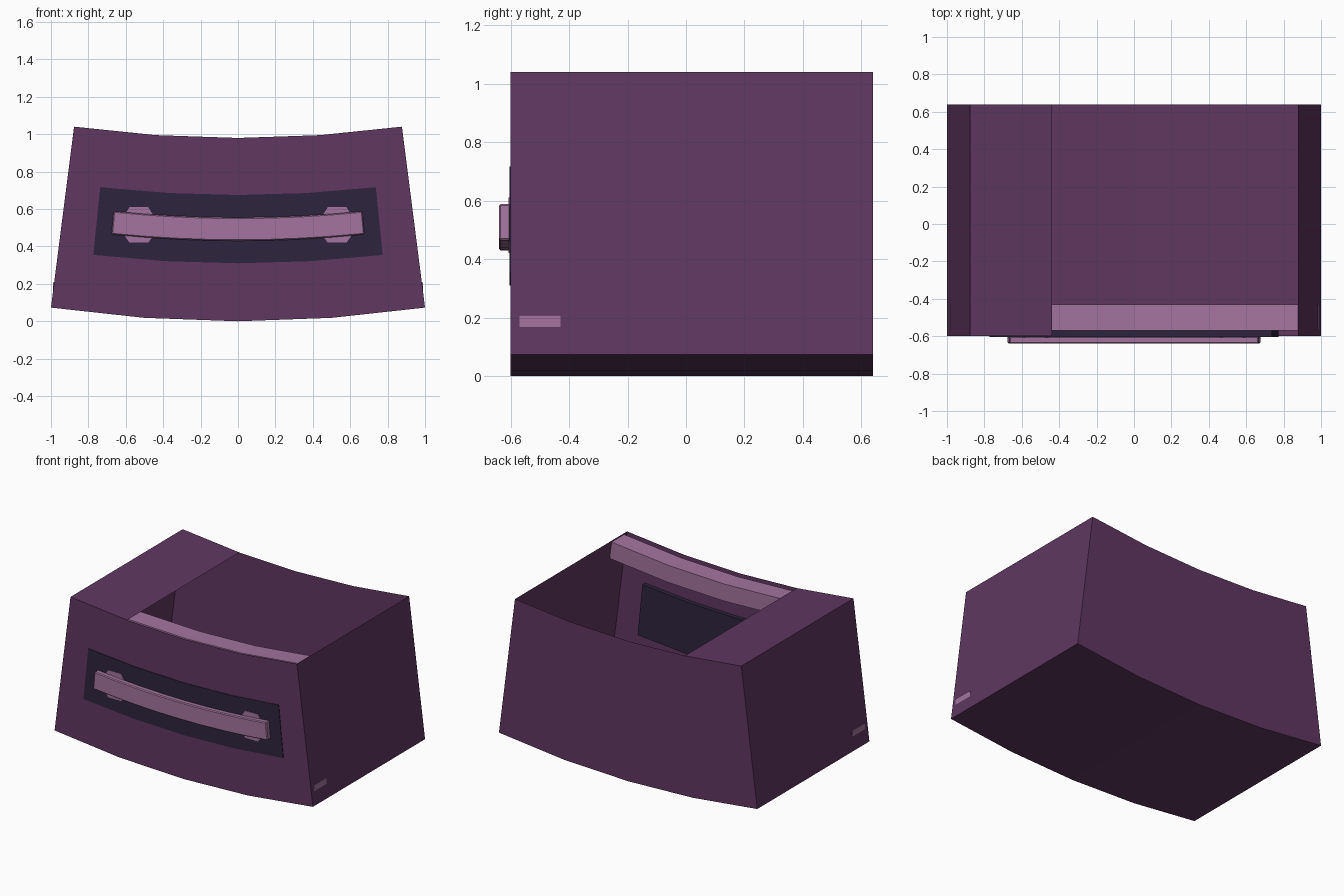
import bpy, bmesh

cube = bpy.data.objects.get("Cube")
if cube:
    bpy.data.objects.remove(cube, do_unlink=True)


def material(name, rgb):
    m = bpy.data.materials.new(name)
    m.use_nodes = True
    m.diffuse_color = (*rgb, 1)
    m.node_tree.nodes["Principled BSDF"].inputs["Base Color"].default_value = (*rgb, 1)
    return m


PLUM = material("plum", (0.115, 0.038, 0.118))
DARK = material("dark_indigo", (0.027, 0.017, 0.046))
MAUVE = material("mauve", (0.37, 0.175, 0.345))
FRONT, BACK = -0.6, 0.64


def warp(u, y, h):
    """Sagging, upward-tapering box: u runs -1..1 across, h is height at the centre."""
    return (u * (1 - 0.126 * h), y, h + (0.073 - 0.013 * h) * u * u)


def finish(bm, name, mat):
    bmesh.ops.recalc_face_normals(bm, faces=bm.faces)
    mesh = bpy.data.meshes.new(name)
    bm.to_mesh(mesh)
    bm.free()
    mesh.materials.append(mat)
    ob = bpy.data.objects.new(name, mesh)
    bpy.context.collection.objects.link(ob)
    return ob


def arc_block(name, mat, half, h0, h1, y0, y1, segments=4, end=None, open_top=()):
    """Curved bar made of rings; open_top lists segments without an upper face."""
    bm = bmesh.new()
    rings = []
    for i in range(segments + 1):
        u = half * (2 * i / segments - 1)
        ring = [bm.verts.new(warp(u, y, h))
                for y, h in ((y0, h0), (y1, h0), (y1, h1), (y0, h1))]
        if end and i in (0, segments):
            for v in ring:
                v.co.x = end if i else -end
        rings.append(ring)
    for i, (a, b) in enumerate(zip(rings, rings[1:])):
        for k in range(4):
            if k == 2 and i in open_top:
                continue
            n = (k + 1) % 4
            bm.faces.new((a[k], a[n], b[n], b[k]))
    bm.faces.new(rings[0])
    bm.faces.new(rings[-1])
    return finish(bm, name, mat)


# Thin-walled drawer body, covered on one quarter of its top
arc_block("drawer_body", PLUM, 1, 0, 0.98, FRONT, BACK, open_top=(1, 2, 3))

# Rails behind the front wall
arc_block("upper_rail", MAUVE, 0.999, 0.85, 0.97, -0.57, -0.43)
arc_block("lower_rail", MAUVE, 0.98, 0.02, 0.14, -0.57, -0.43, end=0.988)

# Handle plate set through the front wall
arc_block("handle_plate", DARK, 0.805, 0.31, 0.675, -0.604, -0.57)

# Curved handle
handle = arc_block("handle", MAUVE, 0.715, 0.43, 0.555, -0.64, -0.6, segments=8)
bevel = handle.modifiers.new("edge_bevel", "BEVEL")
bevel.width = 0.006
bevel.segments = 1

# Eight-sided mounts under the handle, one on each side
for side, label in ((1, "left"), (-1, "right")):
    bm = bmesh.new()
    outline = [(-0.05, 0.42), (0.05, 0.42), (0.075, 0.455), (0.075, 0.57),
               (0.05, 0.61), (-0.05, 0.61), (-0.075, 0.57), (-0.075, 0.455)]
    face = bm.faces.new([bm.verts.new((side * 0.53 + x, -0.607, z)) for x, z in outline])
    grown = bmesh.ops.extrude_face_region(bm, geom=[face])["geom"]
    bmesh.ops.translate(bm, vec=(0, 0.034, 0),
                        verts=[g for g in grown if isinstance(g, bmesh.types.BMVert)])
    finish(bm, label + "_handle_mount", MAUVE)
